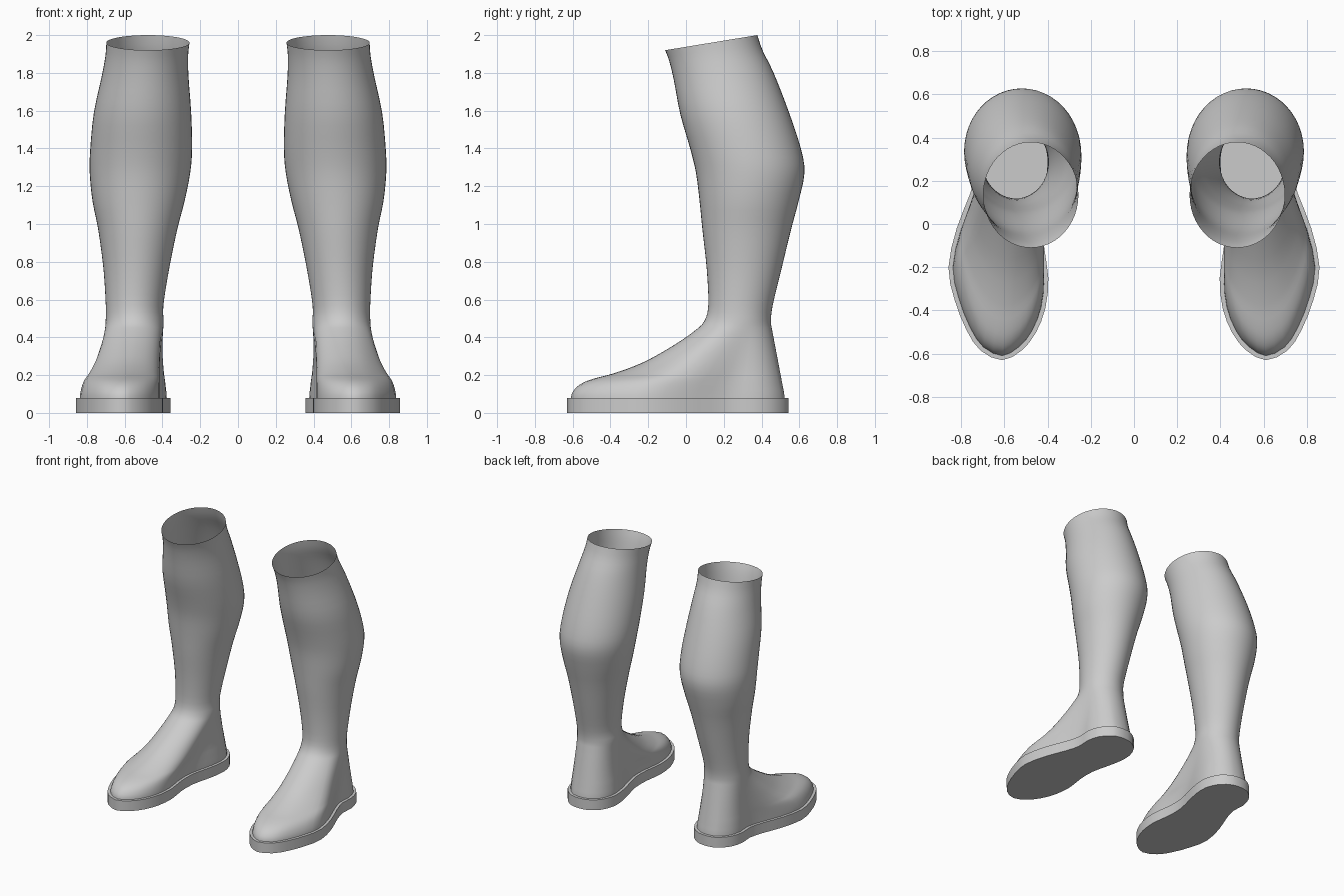
import bpy, bmesh
from math import sin, cos, pi
from mathutils import Vector

if "Cube" in bpy.data.objects:
    bpy.data.objects.remove(bpy.data.objects["Cube"])

N = 48          # points around each ring


def catmull(p0, p1, p2, p3, t):
    return 0.5 * (2 * p1 + (p2 - p0) * t + (2 * p0 - 5 * p1 + 4 * p2 - p3) * t * t
                  + (3 * p1 - p0 - 3 * p2 + p3) * t ** 3)


def make_object(name, bm):
    """Turn a bmesh into a smooth object mirrored across x = 0."""
    bmesh.ops.recalc_face_normals(bm, faces=bm.faces[:])
    mesh = bpy.data.meshes.new(name)
    bm.to_mesh(mesh)
    bm.free()
    ob = bpy.data.objects.new(name, mesh)
    bpy.context.collection.objects.link(ob)
    ob.modifiers.new("other_foot", 'MIRROR').use_mirror_merge = False
    bpy.ops.object.select_all(action='DESELECT')
    ob.select_set(True)
    bpy.context.view_layer.objects.active = ob
    bpy.ops.object.shade_smooth_by_angle(angle=0.7)
    return ob


def bridge(bm, rings):
    rows = [[bm.verts.new(p) for p in r] for r in rings]
    for a, b in zip(rows, rows[1:]):
        for i in range(N):
            j = (i + 1) % N
            bm.faces.new((a[i], a[j], b[j], b[i]))
    return rows


# Sole outline: toe, outer side, heel, inner side
keys = [Vector((x, y, 0)) for x, y in [
    (.61, -.63), (.71, -.585), (.775, -.49), (.83, -.35), (.858, -.2), (.82, -.02),
    (.758, .14), (.728, .25), (.733, .35), (.705, .45), (.64, .52), (.59, .539),
    (.545, .543), (.48, .533), (.405, .48), (.36, .38), (.362, .27), (.385, .16),
    (.415, .03), (.415, -.11), (.396, -.25), (.41, -.39), (.455, -.505), (.52, -.585)]]
K = len(keys)
outline = [catmull(keys[i - 1], keys[i], keys[(i + 1) % K], keys[(i + 2) % K], t)
           for i in range(K) for t in (0, .5)]

# Foot outline: sole outline pulled in to leave a narrow welt
foot = []
for i, p in enumerate(outline):
    d = (outline[(i + 1) % N] - outline[i - 1]).normalized()
    foot.append(p + Vector((-d.y, d.x, 0)) * .02)


def oval(zf, zb, yf, yb, xi, xo):
    """Shaft ring from front/back heights, front/back y and inner/outer x."""
    ring = []
    for i in range(N):
        a = 2 * pi * i / N
        c = (1 - cos(a)) / 2
        ring.append(Vector(((xi + xo) / 2 + (xo - xi) / 2 * sin(a),
                            yf + (yb - yf) * c, zf + (zb - zf) * c)))
    return ring


# Foot rings: blend from the foot outline up to the ankle
ankle = oval(0, 0, .118, .45, .393, .70)
rings = []
for z, f in [(.075, 1), (.105, .99), (.138, .955), (.165, .895), (.186, .81), (.212, .675),
             (.27, .466), (.36, .247), (.434, .10), (.485, .03)]:
    heel = min(1, max(0, (.47 - z) / .385))
    ring = []
    for i in range(N):
        w = (1 - cos(2 * pi * i / N)) / 2
        p = ankle[i].lerp(foot[i], f * (1 - w) + heel * w)
        ring.append(Vector((p.x, p.y, z)))
    rings.append(ring)

# Shaft rings from ankle to the slanted opening
for args in [(.57, .57, .118, .459, .395, .70),
             (.76, .76, .110, .505, .365, .712),
             (.97, .97, .087, .556, .322, .74),
             (1.12, 1.12, .072, .596, .283, .77),
             (1.27, 1.27, .053, .627, .253, .785),
             (1.40, 1.40, .022, .608, .243, .782),
             (1.58, 1.60, -.03, .542, .248, .763),
             (1.76, 1.80, -.064, .464, .262, .722),
             (1.86, 1.92, -.088, .405, .264, .702),
             (1.92, 2.0, -.11, .378, .257, .697)]:
    rings.append(oval(*args))

# Upper: smooth loft through all rings, open at the top
loft = []
for k in range(len(rings) - 1):
    r0, r1, r2 = rings[max(k - 1, 0)], rings[k], rings[k + 1]
    r3 = rings[min(k + 2, len(rings) - 1)]
    for t in (0, 1 / 3, 2 / 3):
        loft.append([catmull(a, b, c, d, t) for a, b, c, d in zip(r0, r1, r2, r3)])
loft.append(rings[-1])
bm = bmesh.new()
bridge(bm, loft)
make_object("boot_upper", bm)

# Sole: flat slab with straight sides
bm = bmesh.new()
rows = bridge(bm, [outline, [p + Vector((0, 0, .08)) for p in outline]])
for r in rows:
    bm.faces.new(r)
make_object("boot_sole", bm)
